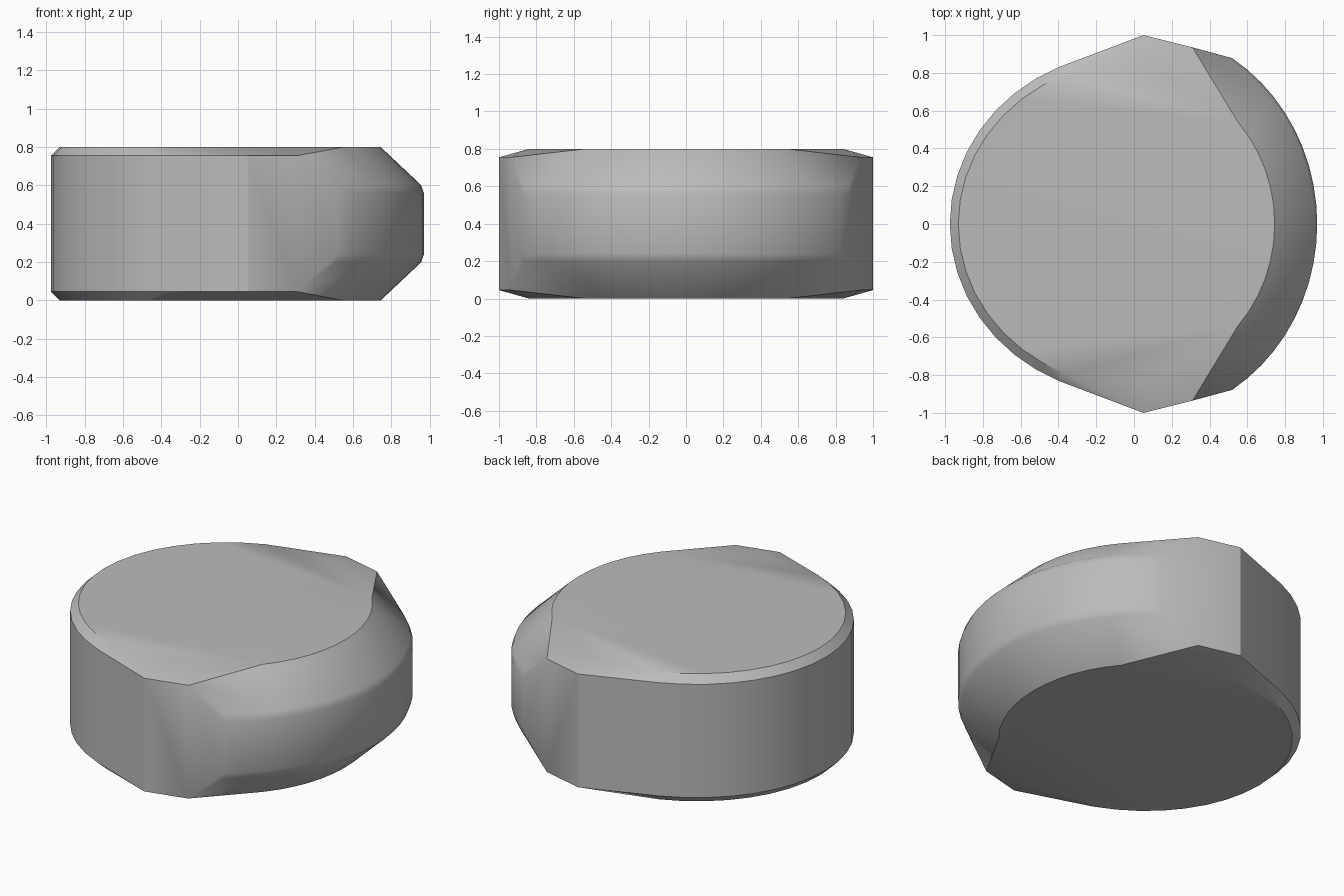
import bpy
import bmesh
from math import sin, cos, radians, pi

cube = bpy.data.objects.get("Cube")
if cube:
    bpy.data.objects.remove(cube, do_unlink=True)

HEIGHT = 0.8
MID = HEIGHT / 2


def arc(rx, ry, start, end, steps, z):
    """Points on a quarter-ish ellipse, angles in degrees, y >= 0."""
    angles = [radians(start + (end - start) * i / steps) for i in range(steps + 1)]
    return [(rx * cos(a), ry * sin(a), z) for a in angles]


# Upper back quarter of the outline; the rest follows by mirroring
points = []
points += arc(0.93, 0.86, 113, 180, 8, HEIGHT)        # left rim of the top
points += arc(0.975, 0.91, 114, 180, 8, 0.755)        # left wall below the chamfer
points += arc(0.745, 0.80, 0, 42.4, 6, HEIGHT)        # right rim of the top
points += arc(0.955, 1.025, 0, 57.6, 10, 0.602)       # rounded shoulder, upper
points += arc(0.97, 1.04, 0, 57.6, 10, 0.56)          # rounded shoulder, lower
points += [(0.05, 0.84, HEIGHT), (0.05, 1.0, 0.755), (0.31, 0.935, 0.755)]  # side ridge

# Puck-shaped stone body: hull of the outline mirrored in y and z
bm = bmesh.new()
for x, y, z in points:
    for side in (1, -1):
        for up in (1, -1):
            bm.verts.new((x, y * side, MID + (z - MID) * up))
bmesh.ops.remove_doubles(bm, verts=bm.verts, dist=0.001)
hull = bmesh.ops.convex_hull(bm, input=bm.verts, use_existing_faces=False)
bmesh.ops.delete(bm, geom=[v for v in bm.verts if not v.link_faces], context='VERTS')
bmesh.ops.dissolve_limit(bm, angle_limit=radians(0.5), verts=bm.verts, edges=bm.edges)
bmesh.ops.recalc_face_normals(bm, faces=bm.faces)

mesh = bpy.data.meshes.new("stone_body")
bm.to_mesh(mesh)
bm.free()
body = bpy.data.objects.new("stone_body", mesh)
bpy.context.collection.objects.link(body)

# Plain grey stone
grey = bpy.data.materials.new("stone_grey")
grey.use_nodes = True
colour = (0.5, 0.5, 0.5, 1)
grey.diffuse_color = colour
grey.node_tree.nodes["Principled BSDF"].inputs["Base Color"].default_value = colour
mesh.materials.append(grey)

# Soft shading that keeps the rims crisp
bpy.ops.object.select_all(action='DESELECT')
body.select_set(True)
bpy.context.view_layer.objects.active = body
bpy.ops.object.shade_smooth_by_angle(angle=radians(30))
